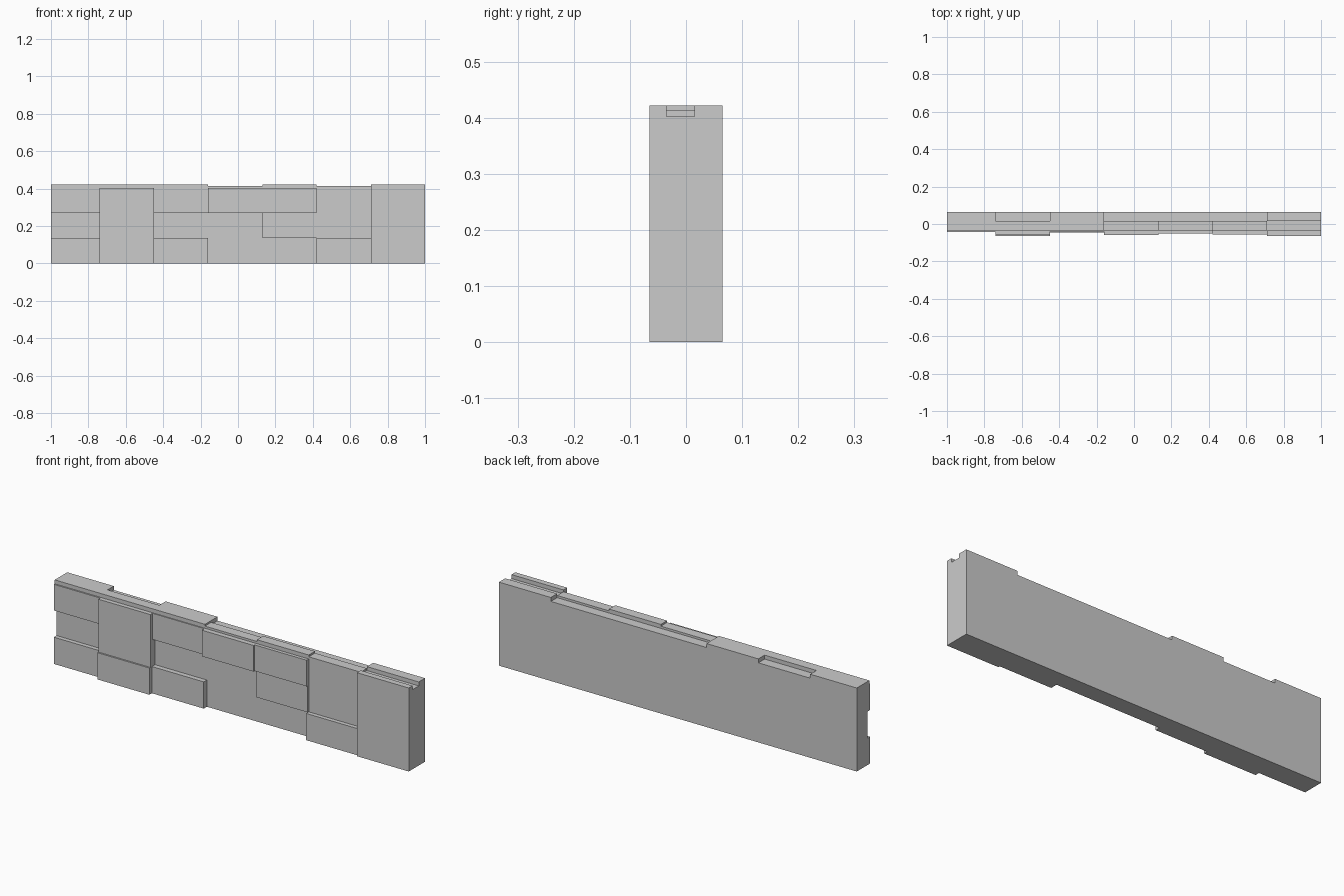
import bpy, bmesh

if "Cube" in bpy.data.objects:
    bpy.data.objects.remove(bpy.data.objects["Cube"])

X = [-1.0, -0.74, -0.45, -0.16, 0.13, 0.42, 0.71, 1.0]   # column edges
Z = [0.0, 0.135, 0.27, 0.402]                            # course edges
LIP, GROOVE, BACK = -0.035, 0.015, 0.065                 # depth zones of the top
LO, MID, HI = 0.402, 0.413, 0.422
BASE = -0.02


def boxes(name, items):
    """One mesh made of axis-aligned boxes (x0, x1, y0, y1, z0, z1)."""
    bm = bmesh.new()
    for x0, x1, y0, y1, z0, z1 in items:
        vs = bmesh.ops.create_cube(bm, size=1)["verts"]
        for v in vs:
            v.co = (x1 if v.co.x > 0 else x0,
                    y1 if v.co.y > 0 else y0,
                    z1 if v.co.z > 0 else z0)
    me = bpy.data.meshes.new(name)
    bm.to_mesh(me)
    bm.free()
    ob = bpy.data.objects.new(name, me)
    bpy.context.collection.objects.link(ob)
    return ob


# solid wall behind the facing stones
boxes("wall_core", [(-1, 1, BASE, BACK, 0, LO)])

# facing stones: column, first course, last course, front face
stones = [
    (0, 0, 1, -0.042), (0, 2, 3, -0.042),
    (1, 0, 1, -0.065), (1, 1, 3, -0.057),
    (2, 0, 1, -0.045), (2, 2, 3, -0.040),
    (3, 2, 3, -0.060),
    (4, 1, 2, -0.043), (4, 2, 3, -0.052),
    (5, 0, 1, -0.056), (5, 1, 3, -0.035),
    (6, 0, 3, -0.065),
]
boxes("facing_stones",
      [(X[c], X[c + 1], f, BASE, Z[a], Z[b]) for c, a, b, f in stones])

# raised coping on top: column, y range, height
coping = [
    (0, LIP, BACK, HI),
    (1, LIP, GROOVE, HI),
    (2, LIP, BACK, HI),
    (3, LIP, GROOVE, MID),
    (4, LIP, GROOVE, HI),
    (5, LIP, GROOVE, MID),
    (6, -0.065, LIP, HI), (6, GROOVE, BACK, HI),
]
boxes("coping_stones",
      [(X[c], X[c + 1], y0, y1, LO, h) for c, y0, y1, h in coping])
